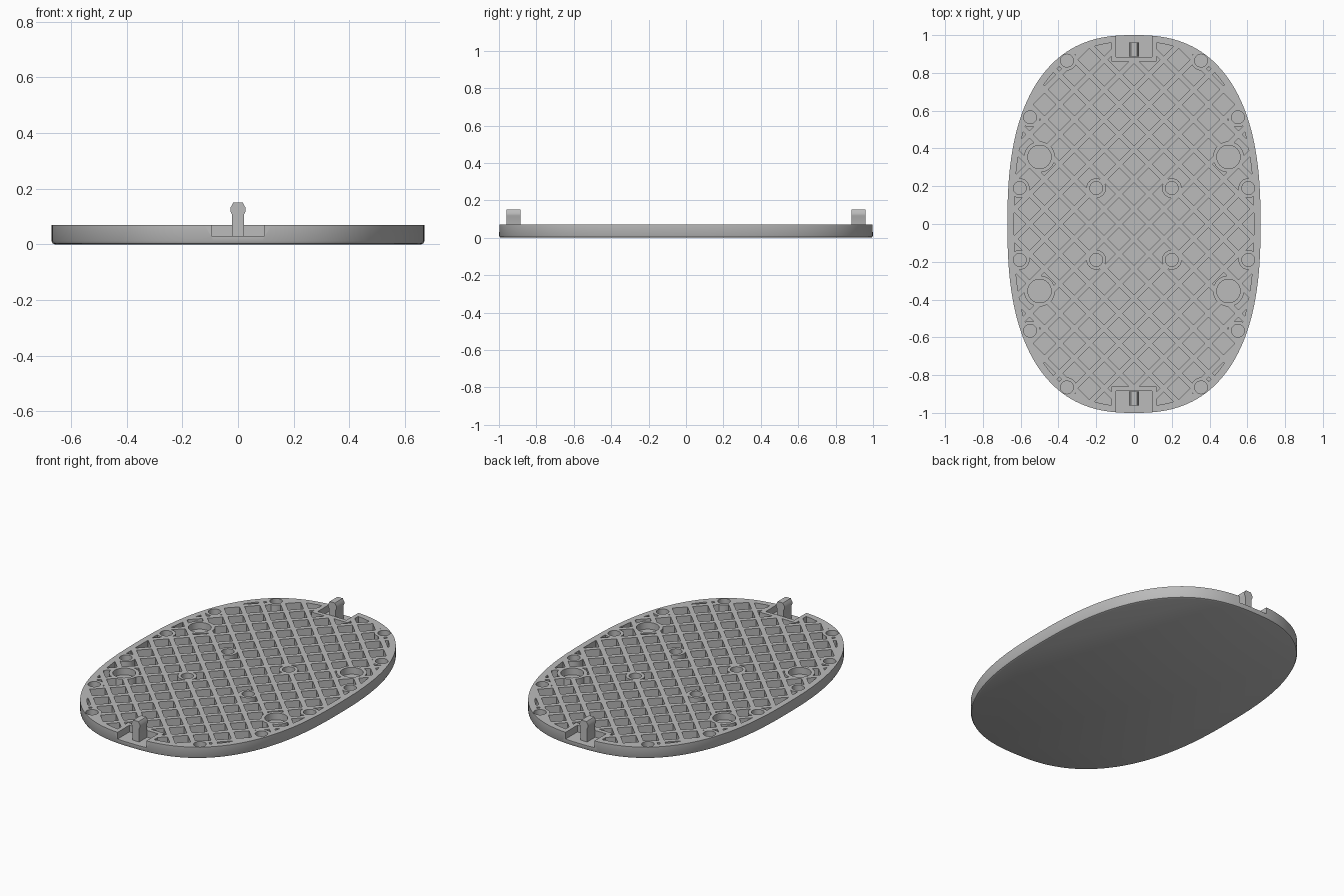
import bpy, bmesh, math
from mathutils import Matrix, Vector

cube = bpy.data.objects.get("Cube")
if cube:
    bpy.data.objects.remove(cube, do_unlink=True)

HALF_X, HALF_Y, TOP, FLOOR = 0.67, 1.0, 0.07, 0.03
PERIOD, RIB, RIM = 0.158, 0.028, 0.035

grey = bpy.data.materials.new("plain grey")
grey.use_nodes = True
grey.diffuse_color = (0.5, 0.5, 0.5, 1)
grey.node_tree.nodes["Principled BSDF"].inputs["Base Color"].default_value = (0.5, 0.5, 0.5, 1)


def make_object(name, bm):
    bmesh.ops.recalc_face_normals(bm, faces=bm.faces)
    mesh = bpy.data.meshes.new(name)
    bm.to_mesh(mesh)
    bm.free()
    mesh.materials.append(grey)
    obj = bpy.data.objects.new(name, mesh)
    bpy.context.collection.objects.link(obj)
    return obj


def outline(inset, z, count=160):
    """Rounded oval ring of points."""
    pts = []
    for i in range(count):
        t = math.tau * i / count
        c, s = math.cos(t), math.sin(t)
        pts.append(Vector((math.copysign(abs(c) ** 0.8, c) * (HALF_X - inset),
                           math.copysign(abs(s) ** 0.8, s) * (HALF_Y - inset), z)))
    return pts


def loft(bm, rings):
    rows = [[bm.verts.new(p) for p in ring] for ring in rings]
    n = len(rows[0])
    for low, high in zip(rows, rows[1:]):
        for i in range(n):
            j = (i + 1) % n
            bm.faces.new((low[i], low[j], high[j], high[i]))
    bm.faces.new(rows[0][::-1])
    bm.faces.new(rows[-1])


def add_box(bm, center, size, angle=0):
    m = Matrix.Translation(center) @ Matrix.Rotation(angle, 4, 'Z') @ Matrix.Diagonal((*size, 1))
    bmesh.ops.create_cube(bm, size=1, matrix=m)


def add_cylinder(bm, x, y, radius, bottom, top):
    bmesh.ops.create_cone(bm, cap_ends=True, segments=32, radius1=radius, radius2=radius,
                          depth=top - bottom,
                          matrix=Matrix.Translation((x, y, (bottom + top) / 2)))


def subtract(target, cutter):
    cutter.hide_render = True
    mod = target.modifiers.new("cut", 'BOOLEAN')
    mod.operation, mod.solver, mod.object = 'DIFFERENCE', 'EXACT', cutter
    bpy.context.view_layer.objects.active = target
    bpy.ops.object.modifier_apply(modifier=mod.name)
    bpy.data.objects.remove(cutter, do_unlink=True)


# Solid plate with a softened lower edge
bm = bmesh.new()
loft(bm, [outline(i, z) for i, z in ((0.012, 0), (0.004, 0.004), (0, 0.012), (0, TOP))])
plate = make_object("plate", bm)

# Hollow space inside the rim
bm = bmesh.new()
loft(bm, [outline(RIM, FLOOR), outline(RIM, 0.1)])
pockets = make_object("pocket_cutter", bm)

# Diagonal ribs, kept out of the hollow space
pitch = PERIOD / math.sqrt(2)
for angle in (math.pi / 4, -math.pi / 4):
    bm = bmesh.new()
    normal = Vector((-math.sin(angle), math.cos(angle), 0))
    for k in range(-10, 10):
        center = normal * (k + 0.5) * pitch + Vector((0, 0, 0.07))
        add_box(bm, center, (3, RIB, 0.2), angle)
    subtract(pockets, make_object("ribs", bm))

# Round bosses and the walls around the end notches
bosses = [(0.5, 0.355, 0.082, 0.062)]
bosses += [(x, y, 0.052, 0.034) for x, y in
           ((0.355, 0.865), (0.55, 0.565), (0.605, 0.19), (0.2, 0.19))]
solid, holes = bmesh.new(), bmesh.new()
for sy in (-1, 1):
    for sx in (-1, 1):
        for x, y, outer, inner in bosses:
            add_cylinder(solid, sx * x, sy * y, outer, -0.1, 0.2)
            add_cylinder(holes, sx * x, sy * y, inner, FLOOR, 0.2)
    add_box(solid, (0, sy * 0.96, 0.05), (0.24, 0.2, 0.3))
    add_box(holes, (0, sy * 0.985, FLOOR + 0.1), (0.19, 0.2, 0.2))
subtract(pockets, make_object("boss_walls", solid))
subtract(plate, pockets)
subtract(plate, make_object("bores_and_notches", holes))

# Snap pins standing in the notches
half = ((0.022, 0.02), (0.022, 0.108), (0.027, 0.118), (0.027, 0.132), (0.017, 0.15))
profile = list(half) + [(-x, z) for x, z in reversed(half)]
pins = []
for name, sy in (("front_pin", -1), ("back_pin", 1)):
    bm = bmesh.new()
    loft(bm, [[Vector((x, sy * y, z)) for x, z in profile] for y in (0.886, 0.96)])
    pins.append(make_object(name, bm))

# Smooth rounded sides, crisp edges
bpy.ops.object.select_all(action='DESELECT')
for obj in [plate] + pins:
    obj.select_set(True)
bpy.context.view_layer.objects.active = plate
bpy.ops.object.shade_smooth_by_angle(angle=math.radians(30))
